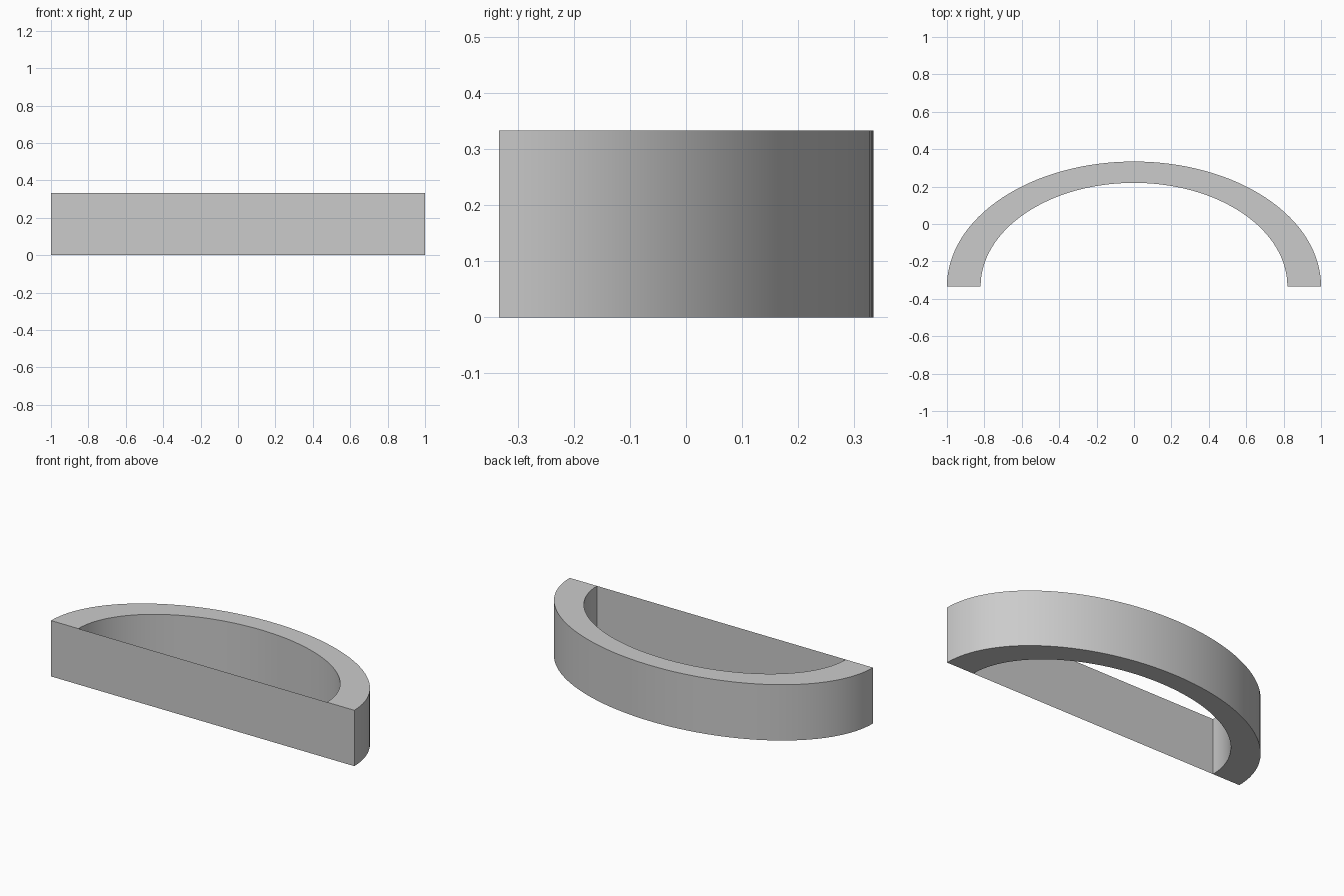
import bpy, bmesh, math

if "Cube" in bpy.data.objects:
    bpy.data.objects.remove(bpy.data.objects["Cube"])

HEIGHT = 0.333
BACK = 0.333          # half depth
OUTER = (1.0, 0.667)  # ellipse radii
INNER = (0.82, 0.553)
SEGMENTS = 64

grey = bpy.data.materials.new("light grey")
grey.use_nodes = True
colour = (0.6, 0.6, 0.6, 1)
grey.diffuse_color = colour
grey.node_tree.nodes["Principled BSDF"].inputs["Base Color"].default_value = colour


def finish(name, bm):
    mesh = bpy.data.meshes.new(name)
    bm.to_mesh(mesh)
    bm.free()
    mesh.materials.append(grey)
    obj = bpy.data.objects.new(name, mesh)
    bpy.context.collection.objects.link(obj)
    return obj


def arc(bm, radii):
    angles = [math.pi * i / SEGMENTS for i in range(SEGMENTS + 1)]
    return [bm.verts.new((radii[0] * math.cos(a), radii[1] * math.sin(a) - BACK, 0))
            for a in angles]


# Curved wall: half of an elliptical ring, extruded upwards
bm = bmesh.new()
outer, inner = arc(bm, OUTER), arc(bm, INNER)
base = [bm.faces.new((outer[i], outer[i + 1], inner[i + 1], inner[i]))
        for i in range(SEGMENTS)]
raised = bmesh.ops.extrude_face_region(bm, geom=base, use_keep_orig=True)["geom"]
bmesh.ops.translate(bm, vec=(0, 0, HEIGHT),
                    verts=[v for v in raised if isinstance(v, bmesh.types.BMVert)])
bmesh.ops.recalc_face_normals(bm, faces=bm.faces)
wall = finish("curved_wall", bm)
bpy.ops.object.select_all(action="DESELECT")
wall.select_set(True)
bpy.context.view_layer.objects.active = wall
bpy.ops.object.shade_smooth_by_angle(angle=math.radians(30))

# Paper-thin front panel closing the gap between the wall ends
bm = bmesh.new()
w = INNER[0]
bm.faces.new([bm.verts.new((x, -BACK, z))
              for x, z in ((-w, 0), (w, 0), (w, HEIGHT), (-w, HEIGHT))])
finish("front_panel", bm)
